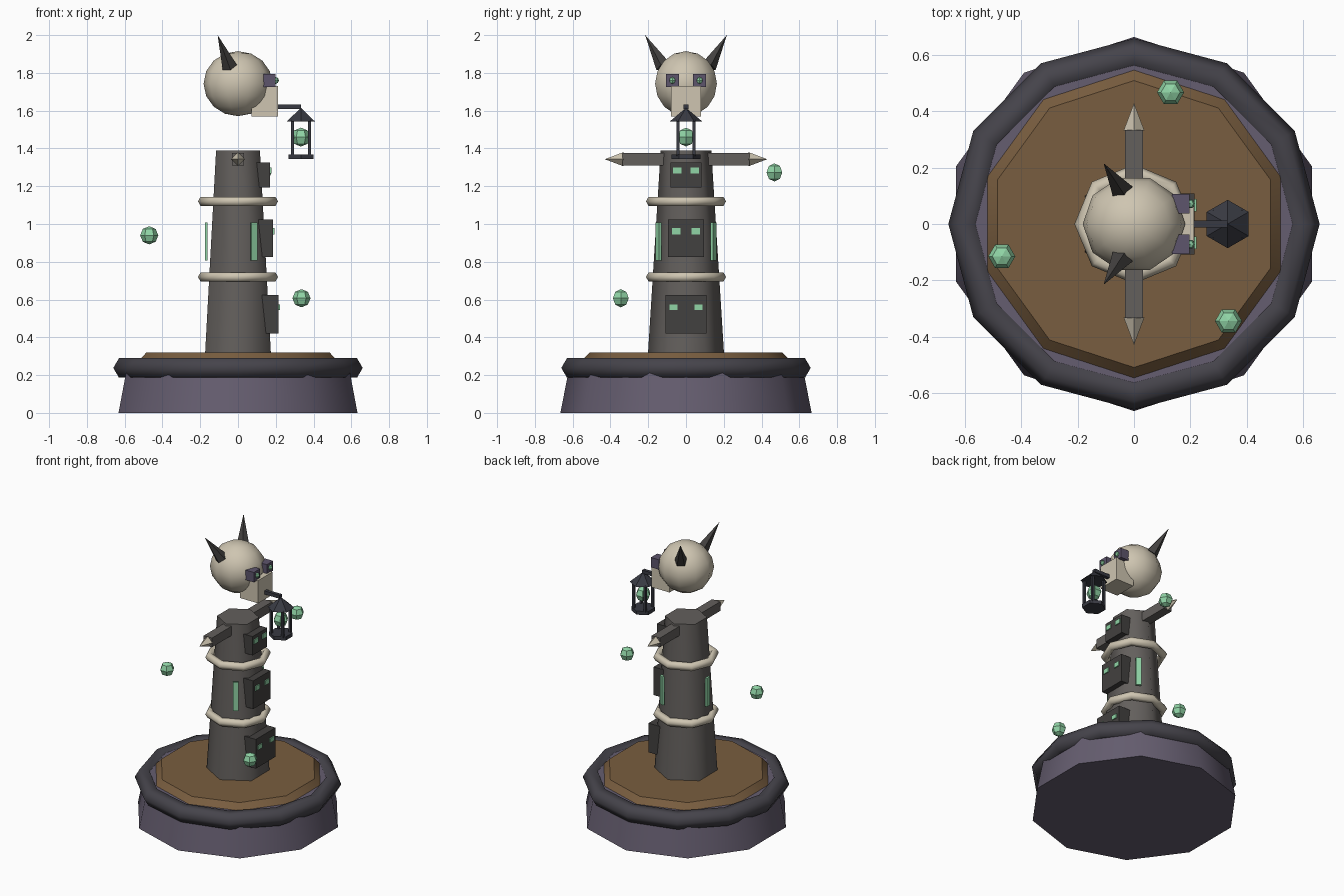
import bpy
from math import radians, cos, sin
from mathutils import Vector

if "Cube" in bpy.data.objects:
    bpy.data.objects.remove(bpy.data.objects["Cube"])

COLORS = {
    "stone": (0.13, 0.11, 0.16), "rim": (0.06, 0.057, 0.07), "soil": (0.19, 0.11, 0.05),
    "wood": (0.125, 0.115, 0.108), "dark": (0.055, 0.052, 0.05), "bone": (0.62, 0.56, 0.44),
    "glow": (0.28, 0.66, 0.38), "socket": (0.11, 0.09, 0.15), "iron": (0.04, 0.042, 0.055),
}
MATS = {}
for key, c in COLORS.items():
    MATS[key] = bpy.data.materials.new(key)
    MATS[key].diffuse_color = (*c, 1)


def finish(name, mat, smooth=None):
    o = bpy.context.object
    o.name = name
    o.data.materials.append(MATS[mat])
    if smooth:
        bpy.ops.object.shade_smooth_by_angle(angle=radians(smooth))
    return o


def box(name, mat, lo, hi, rot=0):
    lo, hi = Vector(lo), Vector(hi)
    bpy.ops.mesh.primitive_cube_add(size=1, location=(lo + hi) / 2, rotation=(0, 0, rot))
    bpy.context.object.scale = hi - lo
    return finish(name, mat)


def cone(name, mat, n, a, b, r1, r2=0.0, smooth=None):
    # frustum running from point a to point b
    a, b = Vector(a), Vector(b)
    d = b - a
    q = d.to_track_quat('Z', 'Y') if abs(d.x) + abs(d.y) > 1e-6 else None
    bpy.ops.mesh.primitive_cone_add(vertices=n, radius1=r1, radius2=r2, depth=d.length,
                                    location=(a + b) / 2,
                                    rotation=q.to_euler() if q else (0, 0, 0))
    return finish(name, mat, smooth)


def ring(name, mat, n, m, z, R, r):
    bpy.ops.mesh.primitive_torus_add(major_segments=n, minor_segments=m, major_radius=R,
                                     minor_radius=r, location=(0, 0, z))
    return finish(name, mat, 62)


def ball(name, mat, loc, r, n=6, m=4, smooth=None):
    bpy.ops.mesh.primitive_uv_sphere_add(segments=n, ring_count=m, radius=r, location=loc,
                                         rotation=(0, 0, radians(90)))
    return finish(name, mat, smooth)


# Planter base
cone("stone_base", "stone", 10, (0, 0, 0), (0, 0, 0.28), 0.665, 0.61, 62)
ring("base_rim", "rim", 12, 6, 0.238, 0.60, 0.06)
cone("soil_mound", "soil", 10, (0, 0, 0.25), (0, 0, 0.32), 0.575, 0.51, 40)

# Pillar with bone bands
cone("pillar", "wood", 6, (0, 0, 0.30), (0, 0, 1.39), 0.202, 0.134, 62)
for i, z in enumerate((0.72, 1.12)):
    ring(f"bone_band_{i}", "bone", 8, 6, z, 0.184, 0.028)

# Carved faces: inner x, outer x, half width, bottom, top, eye y, eye bottom, eye top
for i, (x0, x1, w, z0, z1, ey, e0, e1) in enumerate((
        (0.12, 0.215, 0.109, 0.42, 0.625, 0.066, 0.545, 0.575),
        (0.09, 0.185, 0.095, 0.825, 1.023, 0.051, 0.945, 0.978),
        (0.08, 0.170, 0.081, 1.193, 1.325, 0.046, 1.268, 1.30))):
    box(f"carved_face_{i}", "dark", (x0, -w, z0), (x1, w, z1))
    for s in (-1, 1):
        box(f"carved_eye_{i}_{s}", "glow", (x1 - 0.01, s * ey - 0.022, e0),
            (x1 + 0.007, s * ey + 0.022, e1))

# Glowing strips hovering on three sides
for i, deg in enumerate((60, 180, 300)):
    a = radians(deg)
    c = Vector((0.168 * cos(a), 0.168 * sin(a), 0.908))
    h = Vector((0.0075, 0.0175, 0.10))
    box(f"glow_strip_{i}", "glow", c - h, c + h, a)

# Cross arm with bone spikes
box("cross_arm", "wood", (-0.032, -0.335, 1.31), (0.032, 0.335, 1.375))
for s in (-1, 1):
    cone(f"arm_spike_{s}", "bone", 4, (0, s * 0.332, 1.343), (0, s * 0.43, 1.343), 0.037)

# Floating skull
skull = ball("skull", "bone", (0, 0, 1.743), 0.172, 10, 8, 62)
skull.scale = (1.0, 1.06, 1.0)  # local y points along world x
box("muzzle", "bone", (0.072, -0.08, 1.57), (0.213, 0.08, 1.73))
for s in (-1, 1):
    box(f"eye_socket_{s}", "socket", (0.135, s * 0.072 - 0.035, 1.724),
        (0.198, s * 0.072 + 0.035, 1.793))
    ball(f"skull_eye_{s}", "glow", (0.199, s * 0.072, 1.76), 0.018)
    cone(f"horn_{s}", "dark", 5, (-0.045, s * 0.12, 1.835), (-0.108, s * 0.216, 2.0), 0.042)

# Hanging lantern
LX = 0.333
box("lantern_pole", "iron", (0.19, -0.012, 1.608), (LX, 0.012, 1.632))
cone("lantern_roof", "iron", 6, (LX, 0, 1.543), (LX, 0, 1.615), 0.086)
cone("lantern_floor", "iron", 6, (LX, 0, 1.343), (LX, 0, 1.368), 0.076, 0.076)
for sx in (-1, 1):
    for sy in (-1, 1):
        x, y = LX + sx * 0.045, sy * 0.042
        box(f"lantern_post_{sx}_{sy}", "iron", (x - 0.008, y - 0.008, 1.36),
            (x + 0.008, y + 0.008, 1.55))
ball("lantern_flame", "glow", (LX, 0, 1.46), 0.05)

# Drifting orbs
for i, p in enumerate(((0.13, 0.468, 1.273), (-0.47, -0.115, 0.94), (0.336, -0.345, 0.607))):
    ball(f"floating_orb_{i}", "glow", p, 0.048)

for m in bpy.data.materials:
    if m.users and not m.is_grease_pencil:
        m.use_nodes = True
        m.node_tree.nodes["Principled BSDF"].inputs["Base Color"].default_value = m.diffuse_color
